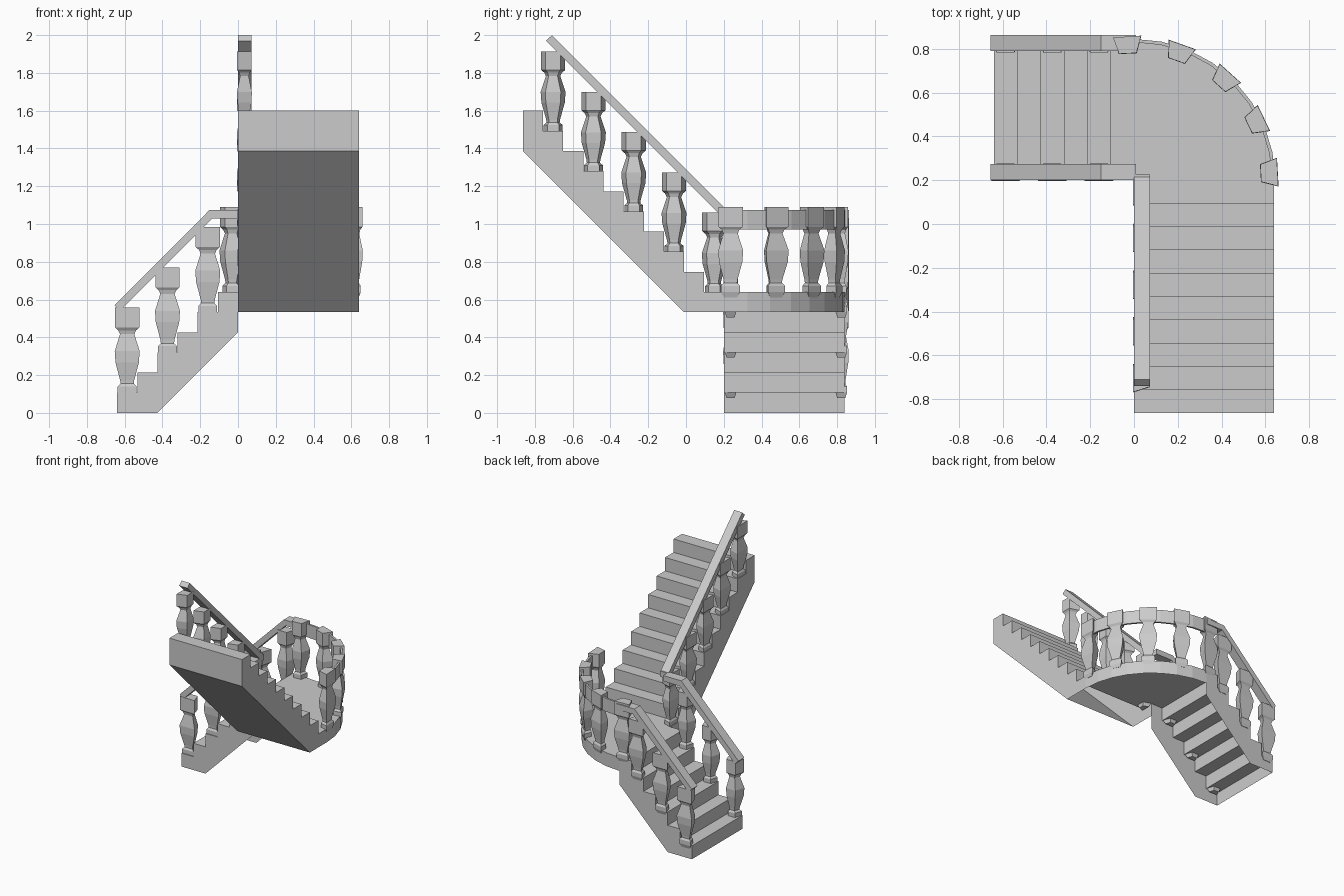
import bpy, bmesh
from math import sin, cos, pi, radians

if "Cube" in bpy.data.objects:
    bpy.data.objects.remove(bpy.data.objects["Cube"])

S = 0.64 / 6          # rise and run of one step
W = 0.64              # stair width
CY = 0.20             # y of the landing curve centre
TOP = 0.64            # landing height
END = -0.8635         # far end of upper flight


def make(name, verts, faces):
    bm = bmesh.new()
    vs = [bm.verts.new(v) for v in verts]
    for f in faces:
        bm.faces.new([vs[i] for i in f])
    bmesh.ops.remove_doubles(bm, verts=bm.verts, dist=0.0005)
    bmesh.ops.recalc_face_normals(bm, faces=bm.faces)
    me = bpy.data.meshes.new(name)
    bm.to_mesh(me)
    bm.free()
    ob = bpy.data.objects.new(name, me)
    bpy.context.collection.objects.link(ob)
    return ob


def extrude(name, outline, a, b, place, skip=()):
    """Outline swept between a and b; side faces listed in skip stay open."""
    n = len(outline)
    verts = [place(u, z, a) for u, z in outline] + [place(u, z, b) for u, z in outline]
    faces = [list(range(n)), list(range(2 * n - 1, n - 1, -1))]
    for i in range(n):
        if i not in skip:
            j = (i + 1) % n
            faces.append([i, j, n + j, n + i])
    return make(name, verts, faces)


def along_x(u, z, w):
    return (u, w, z)


def along_y(u, z, w):
    return (w, u, z)


# Lower flight: hollow, open underneath
low = []
for i in range(6):
    low += [(-W + i * S, i * S), (-W + i * S, (i + 1) * S)]
low += [(0, TOP), (0, 4 * S), (-4 * S, 0)]
n = len(low)
extrude("lower_flight", low, CY, CY + W, along_x, skip=(n - 3, n - 2, n - 1))

# Upper flight: closed sloping underside, side walls run on to the curve
y0 = END + 9 * S
up = [(CY, TOP)]
for i in range(9):
    up += [(y0 - i * S, TOP + i * S), (y0 - i * S, TOP + (i + 1) * S)]
up += [(END, TOP + 9 * S), (END, TOP + 7 * S), (END + 8 * S, TOP - S), (CY, TOP - S)]
n = len(up)
extrude("upper_flight", up, 0, W, along_y, skip=(0, n - 2, n - 1))

# Landing: top and curved rim
N = 8
arc = [(W * cos(pi / 2 * i / N), CY + W * sin(pi / 2 * i / N)) for i in range(N + 1)]
verts = [(x, y, TOP) for x, y in arc] + [(x, y, TOP - S) for x, y in arc]
verts += [(0, y0, TOP), (W, y0, TOP)]
faces = [list(range(N + 1)) + [2 * N + 2, 2 * N + 3]]
faces += [[i, i + N + 1, i + N + 2, i + 1] for i in range(N)]
make("landing", verts, faces)

# Straight handrails
rail = [(-0.655, 0.57), (-0.15, 1.075), (0.01, 1.075), (0.01, 1.03), (-0.135, 1.03), (-0.625, 0.54)]
extrude("lower_rail_inner", rail, 0.20, 0.275, along_x)
extrude("lower_rail_outer", rail, 0.79, 0.863, along_x)
rail = [(-0.71, 2.0), (0.215, 1.075), (0.225, 1.075), (0.225, 1.03), (0.20, 1.03), (-0.74, 1.97)]
extrude("upper_rail", rail, 0, 0.072, along_y)

# Curved handrail band
verts, faces = [], []
for i in range(N + 1):
    c, s = cos(pi / 2 * i / N), sin(pi / 2 * i / N)
    for r, z in ((0.645, 0.97), (0.645, 1.075), (0.63, 1.075), (0.63, 0.97)):
        verts.append((r * c, CY + r * s, z))
for i in range(N):
    for k in range(4):
        m = (k + 1) % 4
        faces.append([4 * i + k, 4 * i + m, 4 * i + 4 + m, 4 * i + 4 + k])
faces += [[0, 1, 2, 3], [4 * N + k for k in (3, 2, 1, 0)]]
make("curved_rail", verts, faces)

# Balusters: (height, half width) profile with a trapezoid section, wide side outward
PROFILE = [(-0.028, 0.035), (0.0, 0.05), (0.033, 0.05), (0.048, 0.035), (0.065, 0.037),
           (0.16, 0.062), (0.22, 0.066), (0.31, 0.038), (0.33, 0.047), (0.345, 0.064), (0.45, 0.064)]


def baluster(name, x, y, z, facing, height=0.45):
    a = radians(facing)
    verts, faces = [], []
    for h, w in PROFILE:
        for d, t in ((0.6, -1), (0.6, 1), (-0.6, 0.62), (-0.6, -0.62)):
            d, t = d * w, t * w
            verts.append((x + d * cos(a) - t * sin(a), y + d * sin(a) + t * cos(a), z + h * height / 0.45))
    m = len(PROFILE)
    for i in range(m - 1):
        for k in range(4):
            j = (k + 1) % 4
            faces.append([4 * i + k, 4 * i + j, 4 * i + 4 + j, 4 * i + 4 + k])
    faces += [[3, 2, 1, 0], [4 * m - 4 + k for k in range(4)]]
    make(name, verts, faces)


for i in range(3):
    x, z = -W + (2 * i + 0.5) * S, (2 * i + 1) * S
    baluster("lower_inner_baluster", x, 0.236, z, -90)
    baluster("lower_outer_baluster", x, 0.822, z, 90)
for i in range(5):
    baluster("upper_baluster", 0.034, END + (1.5 + 2 * i) * S, TOP + (8 - 2 * i) * S, 180, 0.42)
    ang = 3.2 + 22.4 * i
    baluster("landing_baluster", 0.618 * cos(radians(ang)), CY + 0.618 * sin(radians(ang)), TOP, ang)
